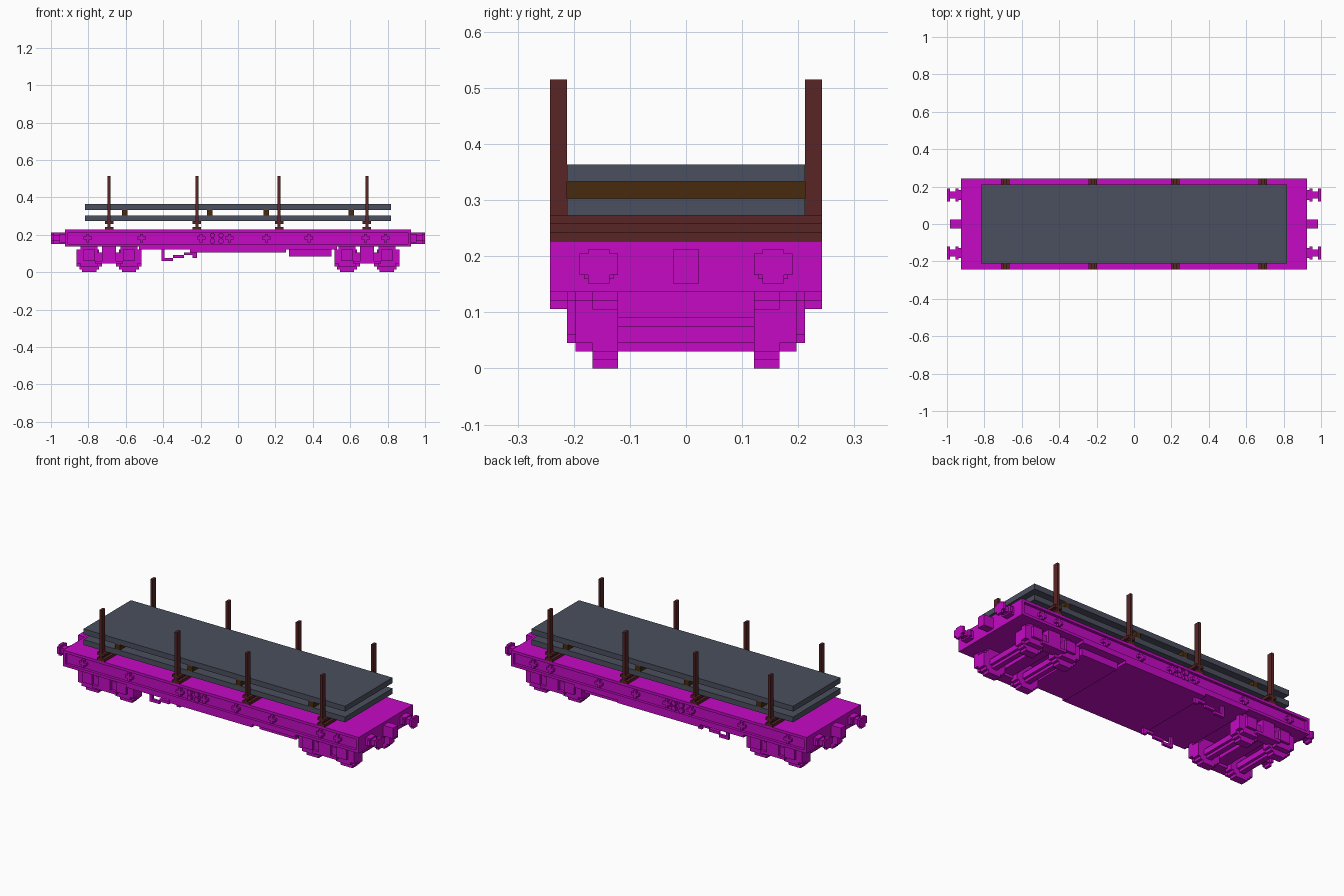
import bpy, bmesh

cube = bpy.data.objects.get("Cube")
if cube:
    bpy.data.objects.remove(cube, do_unlink=True)

U = 2 / 132  # one block; all sizes below are in blocks


def material(name, rgb):
    m = bpy.data.materials.new(name)
    m.use_nodes = True
    m.diffuse_color = (*rgb, 1)
    m.node_tree.nodes["Principled BSDF"].inputs["Base Color"].default_value = (*rgb, 1)
    return m


MAGENTA = material("magenta", (0.56, 0.003, 0.56))
BROWN = material("dark_red_brown", (0.098, 0.018, 0.018))
SLATE = material("slate_grey", (0.07, 0.078, 0.112))
TIMBER = material("timber_brown", (0.065, 0.024, 0.004))


def part(name, mat, boxes):
    """Join boxes given as (x0, x1, y0, y1, z0, z1) into one object."""
    bm = bmesh.new()
    for x0, x1, y0, y1, z0, z1 in boxes:
        for v in bmesh.ops.create_cube(bm, size=1)["verts"]:
            v.co.x = (x1 if v.co.x > 0 else x0) * U
            v.co.y = (y1 if v.co.y > 0 else y0) * U
            v.co.z = (z1 if v.co.z > 0 else z0) * U
    me = bpy.data.meshes.new(name)
    bm.to_mesh(me)
    bm.free()
    me.materials.append(mat)
    ob = bpy.data.objects.new(name, me)
    bpy.context.collection.objects.link(ob)
    return ob


def mid(x, w, y, d, z0, z1):
    """Box centred on x and y."""
    return (x - w / 2, x + w / 2, y - d / 2, y + d / 2, z0, z1)


def flip_y(boxes):
    return boxes + [(a, b, -d, -c, e, f) for a, b, c, d, e, f in boxes]


def flip_x(boxes):
    return boxes + [(-b, -a, c, d, e, f) for a, b, c, d, e, f in boxes]


# Deck with recessed side webs, flanges and a stepped belly
part("deck", MAGENTA, [
    mid(0, 122, 0, 30, 9, 14),
    mid(0, 122, 0, 32, 14, 15),
    mid(0, 122, 0, 32, 9, 10),
    mid(0, 70, 0, 32, 8, 9),
    mid(0, 34, 0, 32, 7, 8),
] + flip_x([(60, 61, -16, 16, 10, 14)]))

# Cross shaped fittings on the side webs
crosses = [(x, 12) for x in (-53, -34, -13, -3, 10, 25, 45, 52)]
crosses += [(x, z) for x in (-9, -6) for z in (11, 13)]
fittings = []
for x, z in crosses:
    r = 1.5 if z == 12 else 0.9
    fittings += [mid(x, 1, 15.5, 1, z - r, z + r), mid(x, 2 * r, 15.5, 1, z - 0.5, z + 0.5)]
part("side_fittings", MAGENTA, flip_y(fittings))

# Buffers and centre couplers
buffer = [
    (61, 63, 8.5, 12, 10.5, 13.5),
    (63, 65, 9, 11.5, 11, 13),
    (65, 66, 9, 11.5, 10, 14),
    (65, 66, 8, 12.5, 11, 13.5),
    (62, 63, 8, 12.5, 11, 13),
]
part("buffers", MAGENTA, flip_x(flip_y(buffer)))
part("couplers", MAGENTA, flip_x([(61, 65, -1.5, 1.5, 10, 14)]))

# Wheel sets and side frames
for label, cx in (("rear", -45.5), ("front", 45.5)):
    wheels, axles, frames = [], [], []
    for dx in (-7, 7):
        x = cx + dx
        for w, z0, z1 in ((5, 0, 9), (7, 1, 8), (9, 2, 7)):
            wheels.append(mid(x, w, 9.5, 3, z0, z1))
        for w, z0, z1 in ((2, 2, 6), (4, 3, 5)):
            axles.append(mid(x, w, 0, 18, z0, z1))
        # Axle boxes
        frames += [mid(x, 6, 12, 2, 2, 9), mid(x, 4, 13.5, 1, 4, 8)]
    frames += [
        mid(cx, 23, 12, 2, 3, 7),
        mid(cx, 5, 12, 4, 3, 9),
        mid(cx, 10, 13.5, 1, 3, 4),
    ]
    frames += [mid(cx + s * 10, 3, 12, 2, 3, 8) for s in (-1, 1)]
    part(label + "_wheels", MAGENTA, flip_y(wheels))
    part(label + "_axles", MAGENTA, axles)
    part(label + "_side_frames", MAGENTA, flip_y(frames))
    part(label + "_bolster", MAGENTA, [mid(cx, 5, 0, 24, 4, 9)])

# Equipment box and brake levers under the deck
part("equipment_box", MAGENTA, [(18, 33, -13, 13, 5.5, 9)])
lever = [
    (-27, -26, 12.5, 13.5, 4, 8),
    (-26, -23, 12.5, 13.5, 4, 5),
    (-23, -19, 12.5, 13.5, 5, 6),
    (-19, -16, 12.5, 13.5, 6, 7),
    (-16, -14.5, 12.5, 13.5, 5, 8),
]
part("brake_levers", MAGENTA, flip_y(lever))

# Cross bearers with upright stakes
for i, x in enumerate((-45.5, -14.5, 14.5, 45.5), 1):
    part(f"bearer_{i}", BROWN, [
        mid(x, 3, 0, 32, 15, 16),
        mid(x, 1, 0, 32, 16, 17),
        mid(x, 3, 0, 32, 17, 18),
    ])
    part(f"stakes_{i}", BROWN, flip_y([mid(x, 1, 15, 2, 15, 34)]))

# Stacked slabs separated by timber spacers
part("lower_slab", SLATE, [mid(0, 108, 0, 28, 18, 20)])
part("upper_slab", SLATE, [mid(0, 108, 0, 28, 22, 24)])
part("spacers", TIMBER, [mid(x, 2, 0, 28, 20, 22) for x in (-40, -10, 10, 40)])
